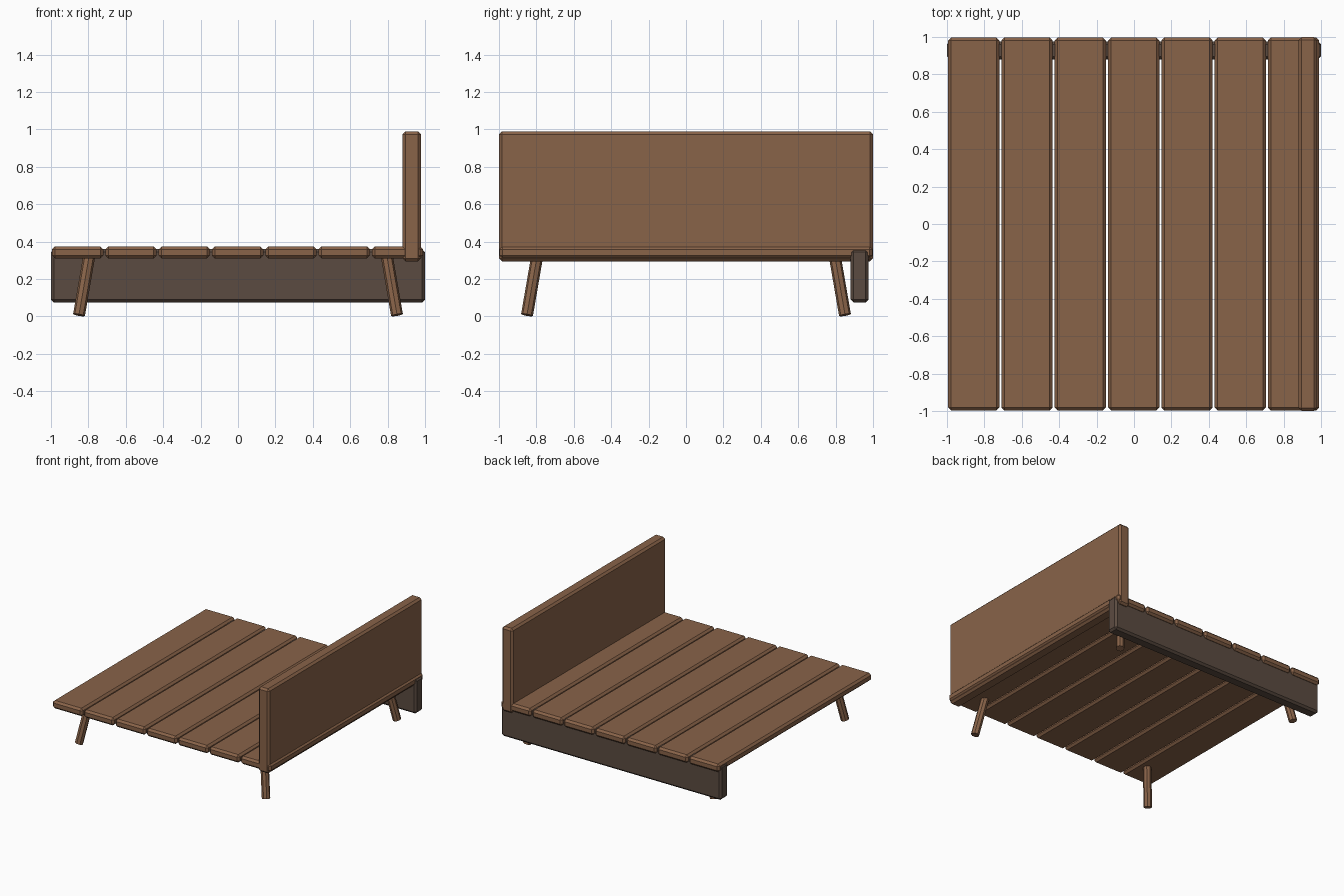
import bpy
from mathutils import Vector

cube = bpy.data.objects.get("Cube")
if cube:
    bpy.data.objects.remove(cube, do_unlink=True)


def make_material(name, rgb):
    mat = bpy.data.materials.new(name)
    mat.use_nodes = True
    color = (*rgb, 1)
    mat.diffuse_color = color
    mat.node_tree.nodes["Principled BSDF"].inputs["Base Color"].default_value = color
    return mat


wood = make_material("warm_brown_wood", (0.25, 0.125, 0.066))
dark = make_material("dark_brown_wood", (0.105, 0.07, 0.052))


def board(name, low, high, mat, chamfer=0.016):
    """Chamfered box spanning two opposite corners."""
    low, high = Vector(low), Vector(high)
    bpy.ops.mesh.primitive_cube_add(size=1, location=(low + high) / 2)
    obj = bpy.context.object
    obj.name = name
    obj.scale = high - low
    bpy.ops.object.transform_apply(location=False, rotation=False, scale=True)
    bevel = obj.modifiers.new("Chamfer", "BEVEL")
    bevel.width = chamfer
    bevel.segments = 1
    obj.data.materials.append(mat)


def leg(name, top, bottom, radius):
    """Straight peg between two points, flat shaded."""
    top, bottom = Vector(top), Vector(bottom)
    axis = top - bottom
    bpy.ops.mesh.primitive_cylinder_add(vertices=8, radius=radius, depth=axis.length,
                                        location=(top + bottom) / 2)
    obj = bpy.context.object
    obj.name = name
    obj.rotation_euler = axis.to_track_quat("Z", "Y").to_euler()
    obj.data.materials.append(wood)


# Platform slats running front to back
for i in range(7):
    x = -0.857 + 0.285 * i
    board(f"slat_{i + 1}", (x - 0.137, -0.997, 0.31), (x + 0.137, 0.997, 0.375), wood)

# Upright headboard on the left side
board("headboard", (0.88, -1, 0.295), (0.978, 1, 0.99), wood)

# Deep rail under the back edge
board("back_rail", (-1, 0.88, 0.075), (1, 0.977, 0.36), dark)

# Splayed legs at the four corners
for side, sx in (("left", 1), ("right", -1)):
    for end, sy in (("front", -1), ("back", 1)):
        leg(f"{end}_{side}_leg", (0.797 * sx, 0.797 * sy, 0.315),
            (0.85 * sx, 0.85 * sy, 0.008), 0.032)
